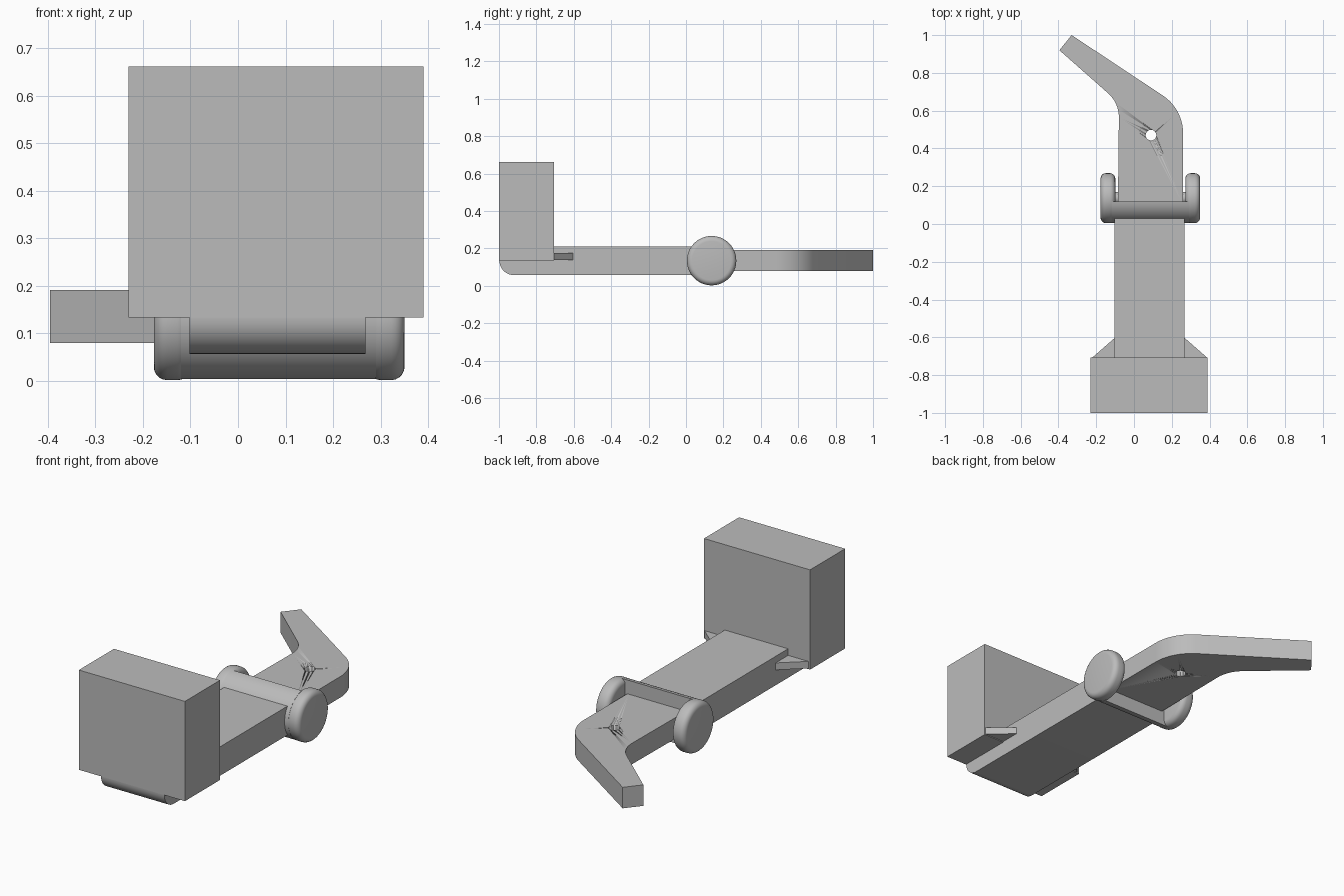
import bpy, bmesh, math
from mathutils import Matrix, Vector

cube = bpy.data.objects.get("Cube")
if cube:
    bpy.data.objects.remove(cube, do_unlink=True)

grey = bpy.data.materials.new("plain grey")
grey.use_nodes = True
colour = (0.5, 0.5, 0.5, 1)
grey.diffuse_color = colour
grey.node_tree.nodes["Principled BSDF"].inputs["Base Color"].default_value = colour


def finish(name, bm, smooth=False):
    bmesh.ops.recalc_face_normals(bm, faces=bm.faces)
    mesh = bpy.data.meshes.new(name)
    bm.to_mesh(mesh)
    bm.free()
    obj = bpy.data.objects.new(name, mesh)
    bpy.context.collection.objects.link(obj)
    mesh.materials.append(grey)
    if smooth:
        bpy.ops.object.select_all(action='DESELECT')
        obj.select_set(True)
        bpy.context.view_layer.objects.active = obj
        bpy.ops.object.shade_smooth_by_angle(angle=math.radians(35))
    return obj


def prism(name, points, depth, smooth=False):
    """Extrude a closed outline of 3D points along a depth vector."""
    bm = bmesh.new()
    face = bm.faces.new([bm.verts.new(p) for p in points])
    new = bmesh.ops.extrude_face_region(bm, geom=[face])["geom"]
    moved = [v for v in new if isinstance(v, bmesh.types.BMVert)]
    bmesh.ops.translate(bm, verts=moved, vec=Vector(depth))
    return finish(name, bm, smooth)


def cylinder(name, centre, radius, length, axis='X', bevel=0.0):
    bm = bmesh.new()
    turn = Matrix.Rotation(math.pi / 2, 4, 'Y') if axis == 'X' else Matrix()
    bmesh.ops.create_cone(bm, cap_ends=True, segments=64, radius1=radius,
                          radius2=radius, depth=length,
                          matrix=Matrix.Translation(centre) @ turn)
    if bevel:
        rims = [e for e in bm.edges if any(len(f.verts) > 4 for f in e.link_faces)]
        bmesh.ops.bevel(bm, geom=rims, offset=bevel, segments=5,
                        profile=0.5, affect='EDGES')
    return finish(name, bm, True)


def arc(cx, cy, radius, start, end, steps=10):
    angles = [math.radians(start + (end - start) * i / steps) for i in range(steps + 1)]
    return [(cx + radius * math.cos(a), cy + radius * math.sin(a)) for a in angles]


MID = 0.083                      # centre line of beam and hinge
HINGE_Y, HINGE_Z, HINGE_R = 0.137, 0.134, 0.132

# Head block
prism("head_block", [(-0.23, -1, 0.134), (0.39, -1, 0.134),
                     (0.39, -0.707, 0.134), (-0.23, -0.707, 0.134)], (0, 0, 0.527))

# Beam with a rounded lower front edge
side = arc(-0.92, 0.135, 0.078, 180, 270) + [(0.11, 0.057), (0.11, 0.21), (-0.998, 0.21)]
prism("beam", [(-0.102, y, z) for y, z in side], (0.37, 0, 0), True)

# Corner gussets between block and beam
for label, s in (("right", -1), ("left", 1)):
    tri = [(0.17, -0.59), (0.307, -0.71), (0.17, -0.71)]
    prism(label + "_gusset", [(MID + s * x, y, 0.138) for x, y in tri], (0, 0, 0.037))

# Hinge barrel, open toward the back
barrel = arc(HINGE_Y, HINGE_Z, HINGE_R - 0.001, 98, 262, 32)
prism("hinge_barrel", [(-0.12, y, z) for y, z in barrel], (0.41, 0, 0), True)

# Round hinge cheeks and pin
for label, x in (("right", -0.138), ("left", 0.311)):
    cylinder(label + "_hinge_cheek", (x, HINGE_Y, HINGE_Z), HINGE_R, 0.078, bevel=0.028)
cylinder("hinge_pin", (MID, HINGE_Y, HINGE_Z), 0.033, 0.4)

# Bent handle
outline = ([(-0.085, 0.1), (0.26, 0.1)]
           + arc(0.02, 0.48, 0.24, 0, 56, 14)
           + [(-0.33, 1.0), (-0.395, 0.92)]
           + arc(-0.25, 0.565, 0.17, 48, 0))
handle = prism("bent_handle", [(x, y, 0.08) for x, y in outline], (0, 0, 0.111), True)

# Drilled hole through the handle
drill = cylinder("hole_cutter", (0.09, 0.47, 0.135), 0.028, 0.3, axis='Z')
drill.hide_render = True
drill.hide_viewport = True
drill.display_type = 'WIRE'
cut = handle.modifiers.new("hole", 'BOOLEAN')
cut.operation = 'DIFFERENCE'
cut.solver = 'EXACT'
cut.object = drill
